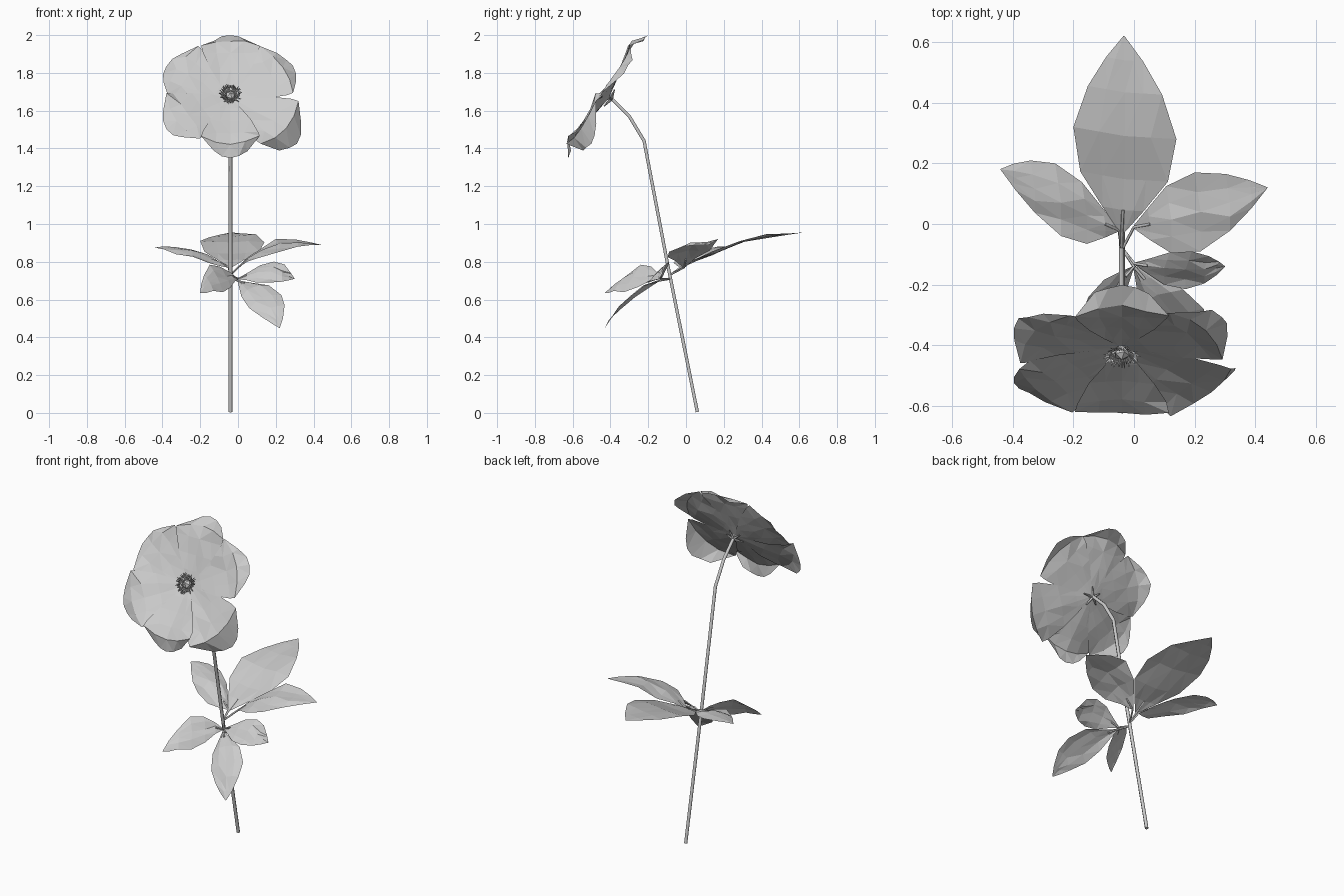
import bpy
import bmesh
import math
import random
from mathutils import Vector, Matrix

random.seed(4)
cube = bpy.data.objects.get("Cube")
if cube:
    bpy.data.objects.remove(cube)

grey = bpy.data.materials.new("light_grey")
grey.use_nodes = True
grey.diffuse_color = (0.6, 0.6, 0.6, 1)
grey.node_tree.nodes["Principled BSDF"].inputs["Base Color"].default_value = (0.6, 0.6, 0.6, 1)


def finish(name, bm):
    mesh = bpy.data.meshes.new(name)
    bm.to_mesh(mesh)
    bm.free()
    mesh.materials.append(grey)
    obj = bpy.data.objects.new(name, mesh)
    bpy.context.collection.objects.link(obj)
    return obj


def blade(name, rows):
    """Thin faceted sheet through rows of points."""
    bm = bmesh.new()
    grid = [[bm.verts.new(p) for p in row] for row in rows]
    for low, high in zip(grid, grid[1:]):
        for i in range(len(low) - 1):
            bm.faces.new((low[i], low[i + 1], high[i + 1], high[i]))
    bmesh.ops.triangulate(bm, faces=bm.faces[:], quad_method='SHORT_EDGE')
    return finish(name, bm)


def tube(name, points, radius):
    """Six-sided rod along a path, tapered by the given radii."""
    curve = bpy.data.curves.new(name, 'CURVE')
    curve.dimensions = '3D'
    curve.bevel_depth = radius
    curve.bevel_resolution = 1
    curve.use_fill_caps = True
    line = curve.splines.new('POLY')
    line.points.add(len(points) - 1)
    for point, co in zip(line.points, points):
        point.co = (*co, 1)
    curve.materials.append(grey)
    obj = bpy.data.objects.new(name, curve)
    bpy.context.collection.objects.link(obj)


# Main stem, bending forward under the flower
tube("stem", [(-.04, .06, .005), (-.04, -.1, .8), (-.04, -.222, 1.44),
              (-.04, -.3, 1.57), (-.04, -.39, 1.66)], .01)

# Leaves: base, middle and tip of the midrib, then the two widest edge points
LEAF_WIDTH = [(0, .04), (.12, .4), (.28, .85), (.5, 1), (.72, .72), (.88, .36), (1, .01)]


def leaf(name, joint, base, mid, tip, edge_a, edge_b):
    base, mid, tip, edge_a, edge_b = map(Vector, (base, mid, tip, edge_a, edge_b))
    rows = []
    for t, w in LEAF_WIDTH:
        rib = base * (1 - t) * (1 - 2 * t) + mid * 4 * t * (1 - t) + tip * t * (2 * t - 1)
        row = []
        for side, edge in ((1, edge_a), (.5, edge_a), (0, mid), (.5, edge_b), (1, edge_b)):
            bump = Vector((0, 0, random.uniform(-.012, .012) * w))
            row.append(rib + (edge - mid) * side * w + bump)
        rows.append(row)
    blade(name, rows)
    tube(name + "_stalk", [joint, base, rows[1][2]], .005)


upper = (-.04, -.085, .73)
leaf("back_leaf", upper, (-.04, -.03, .77), (-.03, .29, .895), (-.033, .62, .955),
     (-.2, .32, .9), (.14, .28, .91))
leaf("upper_right_leaf", upper, (-.05, -.02, .77), (-.24, .07, .86), (-.44, .18, .875),
     (-.26, .2, .87), (-.24, -.04, .815))
leaf("upper_left_leaf", upper, (0, -.01, .77), (.22, .04, .89), (.44, .12, .89),
     (.2, .17, .91), (.22, -.09, .86))
lower = (-.04, -.08, .71)
leaf("front_leaf", lower, (0, -.14, .7), (.13, -.3, .62), (.22, -.43, .45),
     (.23, -.28, .63), (.06, -.34, .56))
leaf("lower_left_leaf", lower, (0, -.13, .71), (.17, -.15, .745), (.3, -.14, .71),
     (.19, -.09, .8), (.17, -.215, .68))
leaf("lower_right_leaf", lower, (0, -.14, .71), (-.11, -.28, .72), (-.2, -.43, .635),
     (-.15, -.24, .775), (-.08, -.33, .65))

# Flower frame: local x is across, local y is up the tilted disc, local z faces out
tilt = math.radians(58)
flower = Matrix.Translation((-.04, -.41, 1.67)) @ Matrix.Rotation(tilt, 4, 'X')

# Petals: distance along, half width and cupping of each row
PETAL_ROWS = [(.04, .06, 0), (.2, .36, .012), (.42, .7, .025), (.65, .95, .04), (.84, 1, .05)]


def petal(name, angle, length, width, tip_depth, lift):
    turn = flower @ Matrix.Rotation(math.radians(angle), 4, 'Z')
    rows = []
    for t, w, depth in PETAL_ROWS + [(1, .58, tip_depth)]:
        row = []
        for s in (-1, -.5, 0, .5, 1):
            along = t * length - .1 * length * s * s * (t > .8)
            cup = depth + lift * t + .02 * t * (abs(s) - .5) + random.uniform(-.009, .009) * t
            row.append(turn @ Vector((along, s * w * width / 2, cup)))
        rows.append(row)
    blade(name, rows)


petal("top_petal", 90, .39, .31, .0, .0)
petal("upper_right_petal", 151, .39, .34, .03, -.012)
petal("lower_right_petal", 212, .4, .33, .02, .006)
petal("bottom_petal", 270, .385, .31, .0, .014)
petal("lower_left_petal", 324, .435, .34, -.03, -.006)
petal("upper_left_petal", 31, .385, .34, .02, -.014)


def spike(bm, start, end, radius, sides):
    axis = end - start
    place = Matrix.Translation((start + end) / 2) @ axis.to_track_quat('Z', 'Y').to_matrix().to_4x4()
    bmesh.ops.create_cone(bm, cap_ends=True, segments=sides, radius1=radius,
                          radius2=radius * .4, depth=axis.length, matrix=place)


# Ring of stamens around the centre
bm = bmesh.new()
for i in range(40):
    a = math.tau * i / 40
    out = Vector((math.cos(a), math.sin(a), 0))
    reach = random.uniform(.048, .064)
    knee = out * .042 + Vector((0, 0, random.uniform(.022, .034)))
    spike(bm, out * .012, knee, .002, 3)
    spike(bm, knee, out * reach + Vector((0, 0, random.uniform(.03, .045))), .004, 3)
bm.transform(flower)
finish("stamens", bm)

# Faceted pistil in the middle
bm = bmesh.new()
bmesh.ops.create_icosphere(bm, subdivisions=1, radius=.028,
                           matrix=Matrix.Translation((0, 0, .016)))
bm.transform(flower)
finish("pistil", bm)

# Small star of sepals behind the petals
bm = bmesh.new()
for i in range(5):
    a = math.tau * i / 5
    spike(bm, Vector((0, 0, -.018)), Vector((math.cos(a) * .055, math.sin(a) * .055, -.004)), .008, 4)
bm.transform(flower)
finish("sepals", bm)
